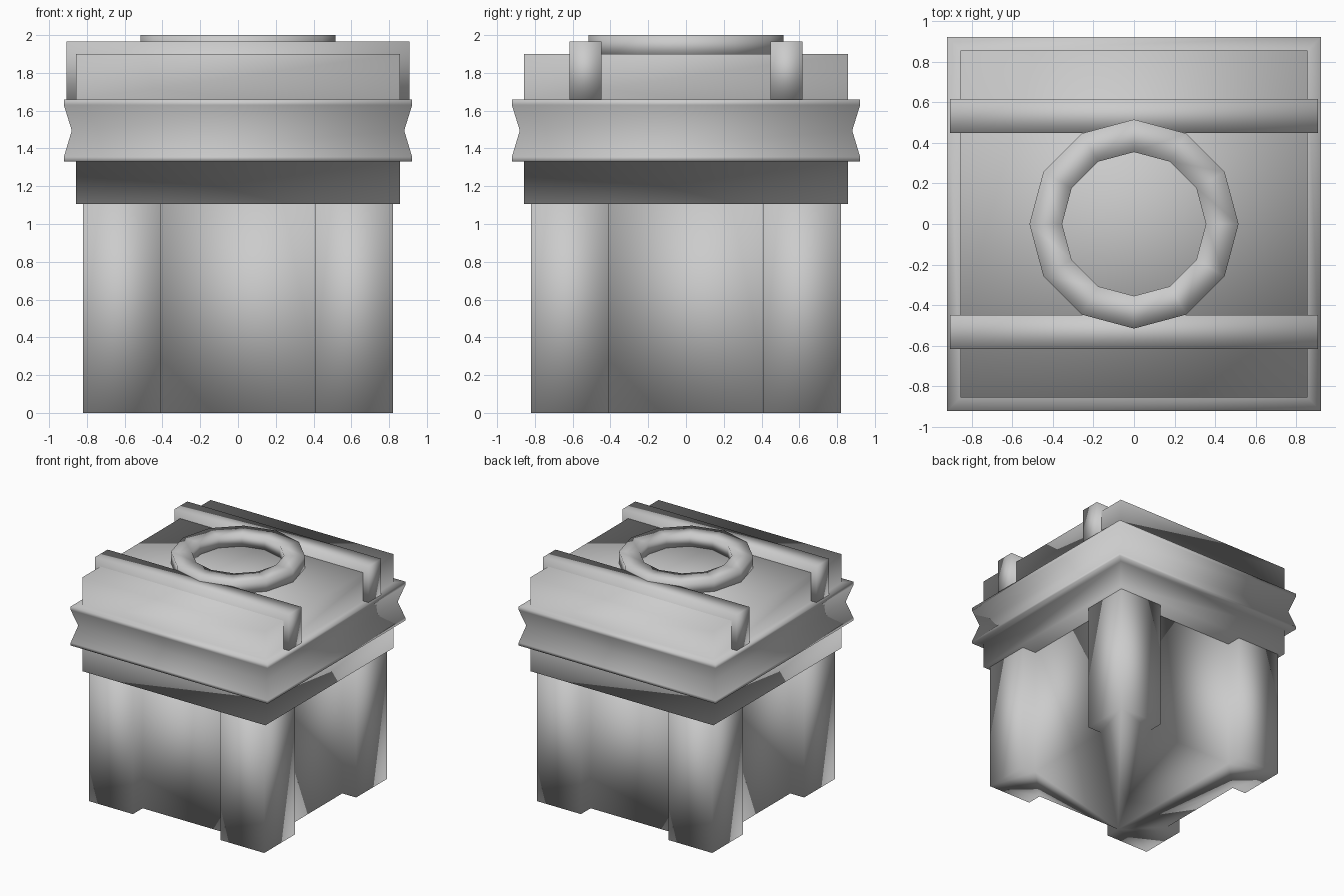
import bpy
import bmesh
from math import cos, sin, pi

if "Cube" in bpy.data.objects:
    bpy.data.objects.remove(bpy.data.objects["Cube"])


def finish(name, bm):
    bmesh.ops.recalc_face_normals(bm, faces=bm.faces)
    mesh = bpy.data.meshes.new(name)
    bm.to_mesh(mesh)
    bm.free()
    mesh.shade_smooth()  # soft low-poly shading on every part
    obj = bpy.data.objects.new(name, mesh)
    bpy.context.collection.objects.link(obj)
    return obj


def stack(name, outlines, closed=False):
    """Skin a list of equal-length 3D loops; cap the ends or close into a ring."""
    bm = bmesh.new()
    loops = [[bm.verts.new(p) for p in o] for o in outlines]
    n = len(loops[0])
    pairs = list(zip(loops, loops[1:]))
    if closed:
        pairs.append((loops[-1], loops[0]))
    else:
        bm.faces.new(loops[0])
        bm.faces.new(loops[-1])
    for a, b in pairs:
        for i in range(n):
            j = (i + 1) % n
            bm.faces.new((a[i], a[j], b[j], b[i]))
    return finish(name, bm)


def square(r, z):
    return [(r, r, z), (-r, r, z), (-r, -r, z), (r, -r, z)]


def circle(r, z, n=12):
    return [(r * cos(2 * pi * i / n), r * sin(2 * pi * i / n), z) for i in range(n)]


# Body: square with recessed side panels between corner posts
outer, post, panel = 0.82, 0.41, 0.69
quarter = [(outer, -post), (panel, -post), (panel, post), (outer, post), (outer, outer)]
outline = []
for _ in range(4):
    outline += quarter
    quarter = [(-y, x) for x, y in quarter]
stack("crate_body", [[(x, y, z) for x, y in outline] for z in (0, 1.15)])

# Lid: stepped profile with a grooved band around it
lid_profile = [(0.857, 1.105), (0.857, 1.33), (0.922, 1.33), (0.922, 1.355),
               (0.88, 1.495), (0.922, 1.63), (0.922, 1.66), (0.857, 1.66), (0.857, 1.90)]
stack("lid", [square(r, z) for r, z in lid_profile])

# Two straps over the lid, ends hanging down to the band
for side, label in ((-1, "front"), (1, "back")):
    y0, y1 = side * 0.533 - 0.085, side * 0.533 + 0.085
    stack(label + "_strap", [[(-0.908, y0, z), (0.908, y0, z), (0.908, y1, z), (-0.908, y1, z)]
                             for z in (1.655, 1.965)])

# Twelve-sided ring on top
stack("top_ring", [circle(r, z) for r, z in
                   ((0.516, 1.89), (0.516, 2.0), (0.355, 2.0), (0.355, 1.89))], closed=True)
